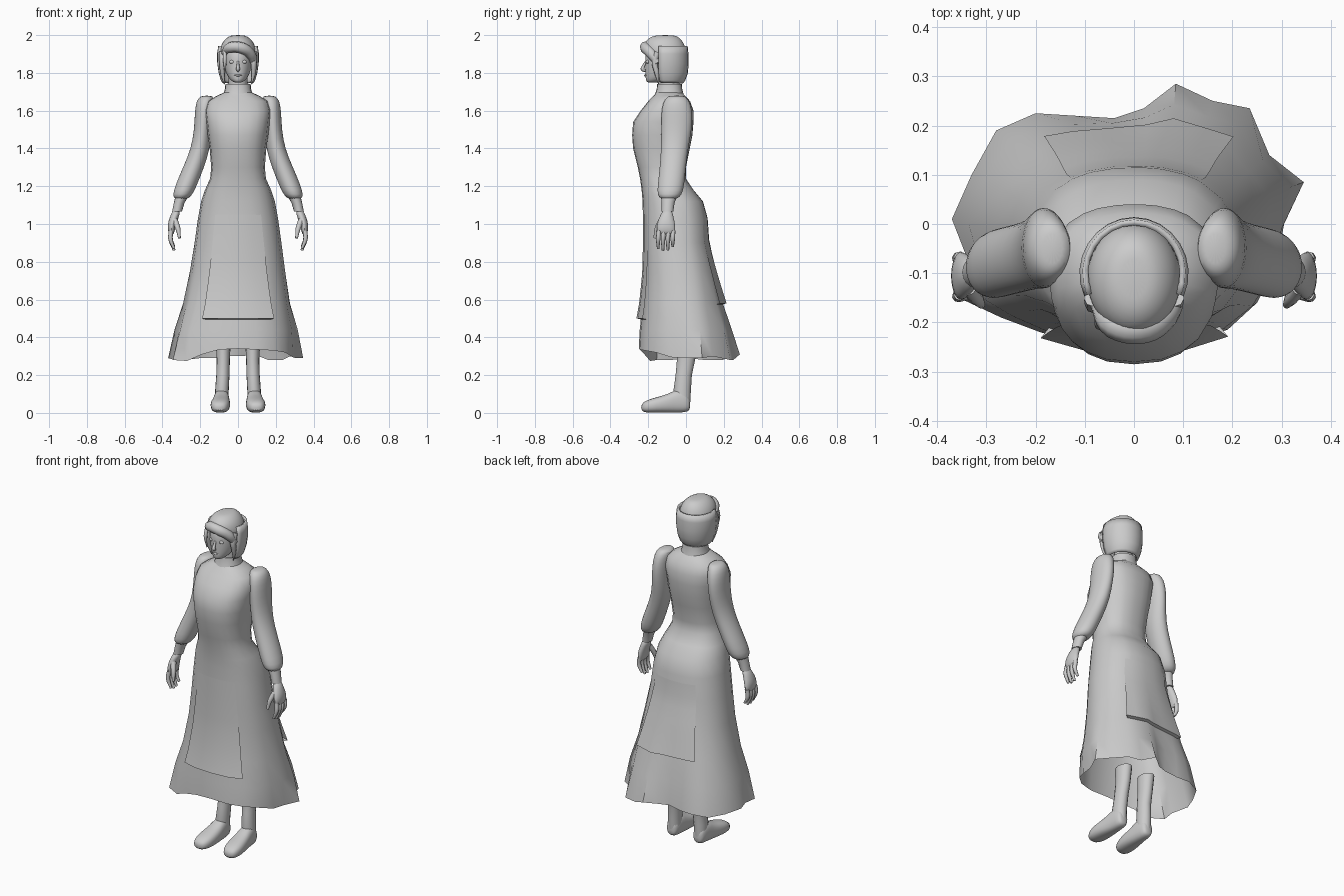
import bpy, bmesh, math
from mathutils import Vector


def finish(ob, mirror=False, sub=0, thick=0):
    if mirror:
        ob.modifiers.new("mirror", 'MIRROR')
    if thick:
        ob.modifiers.new("thick", 'SOLIDIFY').thickness = thick
    if sub:
        m = ob.modifiers.new("smooth", 'SUBSURF')
        m.levels = m.render_levels = sub
    for o in bpy.context.selected_objects:
        o.select_set(False)
    ob.select_set(True)
    bpy.context.view_layer.objects.active = ob
    bpy.ops.object.shade_smooth_by_angle(angle=math.radians(50))
    return ob


def loft(name, rings, closed=True, caps=(False, False), **kw):
    bm = bmesh.new()
    vs = [[bm.verts.new(p) for p in r] for r in rings]
    n = len(rings[0])
    for a, b in zip(vs, vs[1:]):
        for i in range(n if closed else n - 1):
            j = (i + 1) % n
            bm.faces.new((a[i], a[j], b[j], b[i]))
    if caps[0]:
        bm.faces.new(vs[0])
    if caps[1]:
        bm.faces.new(vs[-1])
    bmesh.ops.recalc_face_normals(bm, faces=bm.faces)
    me = bpy.data.meshes.new(name)
    bm.to_mesh(me)
    bm.free()
    ob = bpy.data.objects.new(name, me)
    bpy.context.collection.objects.link(ob)
    return finish(ob, **kw)


def sup(a, e):
    f = lambda v: math.copysign(abs(v) ** (2 / e), v)
    return f(math.cos(a)), f(math.sin(a))


def oval(cx, cy, z, rx, ry, n=16, e=2.0):
    return [(cx + rx * sup(2 * math.pi * i / n, e)[0],
             cy + ry * sup(2 * math.pi * i / n, e)[1], z) for i in range(n)]


def span(z, hw, yf, yb, e=2.0, n=20):
    return oval(0, (yf + yb) / 2, z, hw, (yb - yf) / 2, n, e)


def tube(name, pts, depth, mirror=False):
    cu = bpy.data.curves.new(name, 'CURVE')
    cu.dimensions = '3D'
    cu.bevel_depth = depth
    cu.bevel_resolution = 2
    cu.use_fill_caps = True
    cu.resolution_u = 5
    s = cu.splines.new('BEZIER')
    s.bezier_points.add(len(pts) - 1)
    for bp, (x, y, z, r) in zip(s.bezier_points, pts):
        bp.co = (x, y, z)
        bp.radius = r
        bp.handle_left_type = bp.handle_right_type = 'AUTO'
    ob = bpy.data.objects.new(name, cu)
    bpy.context.collection.objects.link(ob)
    for o in bpy.context.selected_objects:
        o.select_set(False)
    ob.select_set(True)
    bpy.context.view_layer.objects.active = ob
    bpy.ops.object.convert(target='MESH')
    return finish(bpy.context.view_layer.objects.active, mirror=mirror)


# Dress: uneven hem outline, anticlockwise from the front centre
HEM = [(0, -.25, .34), (.1, -.245, .335), (.19, -.215, .33), (.25, -.16, .32),
       (.29, -.08, .295), (.305, 0, .29), (.345, .085, .29), (.275, .14, .30),
       (.235, .235, .28), (.16, .25, .28), (.085, .285, .31), (.02, .235, .30),
       (-.04, .215, .30), (-.12, .22, .29), (-.2, .225, .29), (-.28, .19, .28),
       (-.33, .1, .28), (-.37, .01, .29), (-.335, -.08, .28), (-.345, -.155, .28),
       (-.27, -.19, .275), (-.19, -.22, .31), (-.1, -.245, .335)]
# z, half width, front y, back y, amount of hem folds
SEC = [(1.70, .065, -.155, -.025, 0), (1.68, .11, -.17, -.005, 0),
       (1.65, .16, -.2, .022, 0), (1.60, .175, -.24, .04, 0), (1.54, .168, -.28, .04, 0),
       (1.47, .16, -.285, .034, 0), (1.4, .15, -.28, .02, 0), (1.3, .142, -.255, 0, 0),
       (1.24, .148, -.243, .0, 0), (1.18, .175, -.235, .04, 0), (1.12, .195, -.23, .09, 0),
       (1.03, .212, -.228, .115, 0), (.9, .23, -.225, .122, 0), (.75, .253, -.222, .155, .1),
       (.58, .285, -.23, .188, .35), (.44, .325, -.245, .225, .7)]
PHI = [math.atan2(y / .25, x / .35) for x, y, z in HEM]


def dress_ring(z, grow=1.0):
    for a, b in zip(SEC, SEC[1:]):
        if a[0] >= z >= b[0]:
            t = (a[0] - z) / (a[0] - b[0])
            _, hw, yf, yb, w = [p + (q - p) * t for p, q in zip(a, b)]
            break
    ring = []
    for p, h in zip(PHI, HEM):
        c, s = sup(p, 2.35)
        x, y = hw * c, (yf + yb) / 2 + (yb - yf) / 2 * s
        x += w * (h[0] - .35 * c) * .8
        y += w * (h[1] - .25 * s) * .8
        ring.append((x * grow, y * grow, z))
    return ring


loft("dress", [dress_ring(s[0]) for s in SEC] + [HEM])

# Apron panels lying on the skirt, front and back
for name, cols, low in (("front_apron", range(-2, 3), .5), ("back_apron", range(8, 15), .58)):
    rings = []
    for k in range(8):
        t = k / 7
        r = dress_ring(1.05 + (low - 1.05) * t, 1.0 + .1 * t ** 1.5)
        rings.append([r[c] for c in cols])
    rings.append([dress_ring(low - .005)[c] for c in cols])
    loft(name, rings, closed=False)

# Collar and neck
loft("collar", [span(z, h, f, b, 2.2) for z, h, f, b in
                ((1.685, .078, -.165, -.012), (1.715, .069, -.155, -.02), (1.742, .067, -.152, -.022),
                 (1.742, .058, -.143, -.03), (1.70, .056, -.143, -.03))])
loft("neck", [oval(0, -.088, z, .05, .053) for z in (1.68, 1.73, 1.79)])

# Sleeves with gathered ends
loft("sleeve", [oval(*r) for r in
                ((.165, -.05, 1.68, .02, .035), (.168, -.05, 1.67, .042, .055),
                 (.176, -.05, 1.64, .048, .075), (.182, -.048, 1.58, .048, .085),
                 (.187, -.05, 1.5, .046, .083), (.198, -.06, 1.4, .051, .073),
                 (.235, -.07, 1.3, .057, .07), (.277, -.08, 1.2, .058, .072),
                 (.293, -.087, 1.155, .053, .066), (.302, -.091, 1.13, .036, .046))],
     caps=(True, True), mirror=True, sub=1)
loft("cuff", [oval(*r) for r in ((.298, -.09, 1.145, .034, .042), (.312, -.095, 1.11, .028, .034),
                                 (.323, -.098, 1.065, .026, .031))], caps=(False, True), mirror=True)

# Hands
loft("palm", [oval(*r) for r in
              ((.324, -.098, 1.075, .021, .026), (.336, -.103, 1.04, .024, .036),
               (.35, -.106, 1.0, .024, .05), (.353, -.105, .96, .018, .05),
               (.352, -.105, .943, .01, .042))], caps=(True, True), mirror=True, sub=1)
for i in range(4):
    y = -.068 - i * .025
    tip = (.88, .862, .86, .87)[i]
    tube("finger", [(.354, y, .965, 1), (.357, y * 1.03, .92, .95), (.338, y * 1.03, tip, .55)],
         .0125, mirror=True)
tube("thumb", [(.335, -.13, 1.02, 1.2), (.318, -.153, .975, 1), (.31, -.165, .925, .55)],
     .0135, mirror=True)

# Legs and boots
loft("leg", [oval(*r) for r in
             ((.086, -.018, .05, .036, .04), (.085, -.02, .12, .036, .046),
              (.08, -.012, .2, .035, .043), (.078, 0, .28, .035, .048),
              (.078, .006, .37, .039, .055))], mirror=True)
shoe = []
for y, cx, hw, lo, hi in ((.022, .087, .02, .02, .07), (.01, .087, .036, .004, .11),
                          (-.04, .087, .041, 0, .135), (-.09, .089, .047, 0, .1),
                          (-.16, .094, .055, 0, .083), (-.215, .097, .046, 0, .066),
                          (-.238, .098, .024, .012, .045)):
    shoe.append([(x, y, z) for x, z, _ in oval(cx, (lo + hi) / 2, 0, hw, (hi - lo) / 2, 16, 2.5)])
loft("shoe", shoe, caps=(True, True), mirror=True, sub=1)

# Face
loft("face", [span(*r) for r in
              ((1.748, .018, -.203, -.15), (1.758, .036, -.213, -.12), (1.78, .055, -.215, -.07),
               (1.81, .067, -.217, -.04), (1.85, .074, -.217, -.025), (1.9, .078, -.218, -.02),
               (1.95, .065, -.195, -.03))], caps=(True, True), sub=1)
tube("nose", [(0, -.212, 1.862, .5), (0, -.225, 1.835, .8), (0, -.229, 1.82, 1.1), (0, -.212, 1.81, .6)], .01)
tube("lips", [(-.02, -.207, 1.786, .4), (0, -.216, 1.787, 1), (.02, -.207, 1.786, .4)], .006)
for side in (-1, 1):
    bpy.ops.mesh.primitive_uv_sphere_add(segments=12, ring_count=8, radius=.012,
                                         location=(side * .032, -.203, 1.858))
    bpy.context.object.name = "eye"
    bpy.context.object.scale = (1.2, .7, .8)
    finish(bpy.context.object)

# Hair: crown, bob at the back, swept fringe and side locks
loft("hair_crown", [span(*r) for r in
                    ((2.0, .03, -.155, -.065), (1.992, .052, -.185, -.042), (1.975, .073, -.21, -.022),
                     (1.95, .089, -.225, -.007), (1.92, .097, -.226, .001), (1.905, .096, -.222, .001))],
     caps=(True, False), sub=1)
bob = []
for z, hw, yb in ((1.94, .093, -.003), (1.9, .099, .001), (1.85, .098, .002), (1.8, .09, -.002),
                  (1.765, .08, -.015), (1.752, .072, -.025)):
    bob.append([(hw * math.cos(a), -.1 + (yb + .1) * math.sin(a), z)
                for a in (math.radians(-25 + 230 * i / 16) for i in range(17))])
loft("hair_back", bob, closed=False, thick=-.012)
tube("fringe", [(-.078, -.16, 1.9, .6), (-.04, -.205, 1.935, 1.3), (.02, -.212, 1.932, 1.4),
                (.065, -.182, 1.9, 1.3), (.084, -.15, 1.85, .8)], .022)
tube("side_lock", [(.084, -.15, 1.91, 1), (.083, -.165, 1.86, .9), (.082, -.155, 1.8, .7),
                   (.072, -.145, 1.74, .15)], .018, mirror=True)
tube("front_lock", [(-.07, -.19, 1.92, .8), (-.07, -.205, 1.87, .8), (-.068, -.195, 1.8, .2)], .013)
